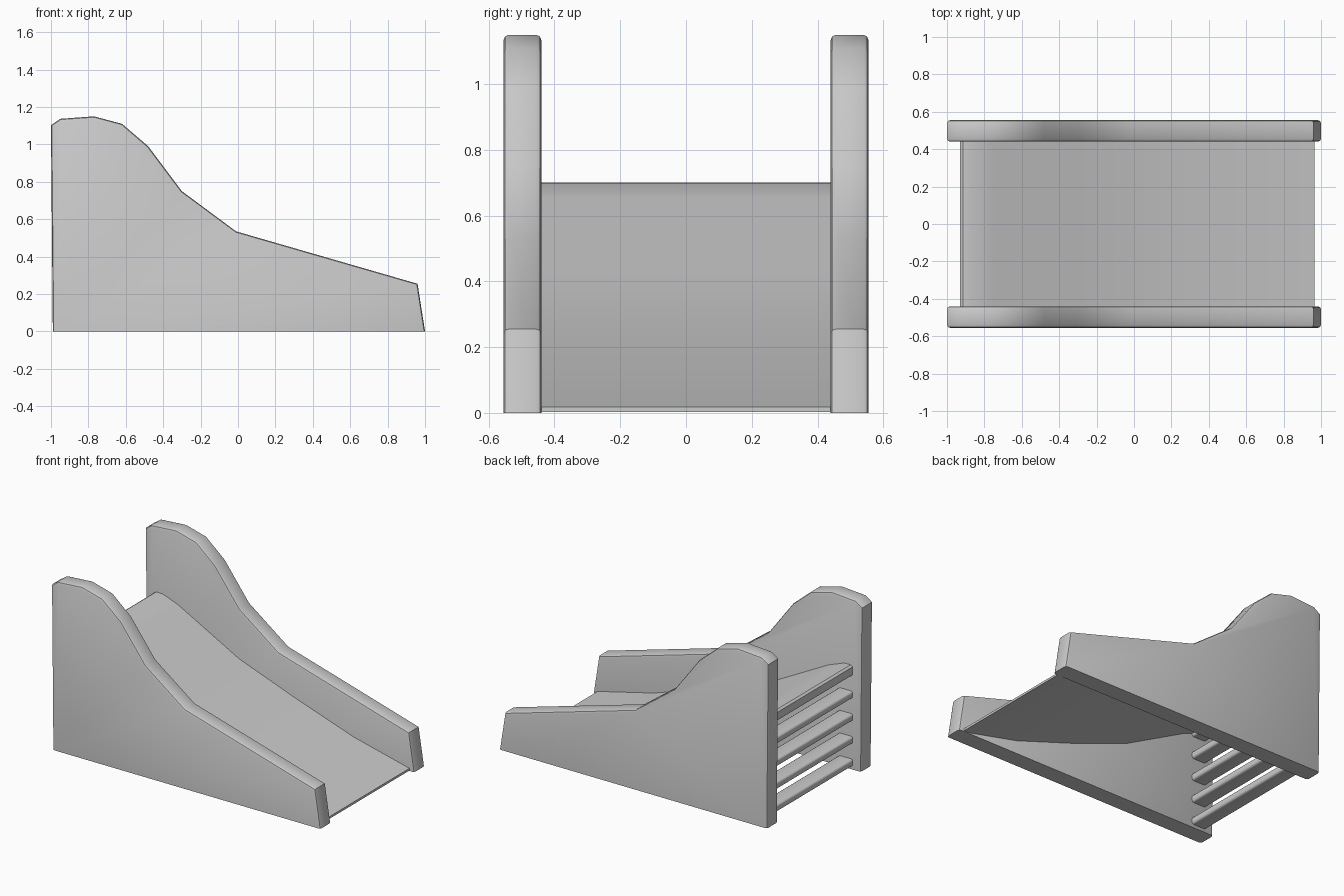
import bpy, bmesh, math

if "Cube" in bpy.data.objects:
    bpy.data.objects.remove(bpy.data.objects["Cube"])


def extrude_profile(name, profile, y0, y1):
    """Extrude an xz outline from y0 to y1; returns the bmesh for further edits."""
    bm = bmesh.new()
    face = bm.faces.new([bm.verts.new((x, y0, z)) for x, z in profile])
    res = bmesh.ops.extrude_face_region(bm, geom=[face])
    for v in res["geom"]:
        if isinstance(v, bmesh.types.BMVert):
            v.co.y = y1
    bmesh.ops.recalc_face_normals(bm, faces=bm.faces[:])
    return bm


def bevel_edges(bm, edges, width, segments):
    bmesh.ops.bevel(bm, geom=edges, offset=width, offset_type='OFFSET',
                    segments=segments, profile=0.5, affect='EDGES', clamp_overlap=True)


def finish(bm, name, angle):
    me = bpy.data.meshes.new(name)
    bm.to_mesh(me)
    bm.free()
    ob = bpy.data.objects.new(name, me)
    bpy.context.collection.objects.link(ob)
    bpy.ops.object.select_all(action='DESELECT')
    ob.select_set(True)
    bpy.context.view_layer.objects.active = ob
    bpy.ops.object.shade_smooth_by_angle(angle=math.radians(angle))
    return ob


# Side panels: rounded rim everywhere except along the ground
panel = [(-0.99, 0), (1.0, 0), (0.96, 0.255), (-0.01, 0.535), (-0.30, 0.75),
         (-0.48, 0.99), (-0.62, 1.11), (-0.77, 1.15), (-0.95, 1.137), (-1.0, 1.103)]
for side, name in ((-1, "front_side_panel"), (1, "back_side_panel")):
    y0, y1 = sorted((side * 0.44, side * 0.555))
    bm = extrude_profile(name, panel, y0, y1)
    rim = [e for e in bm.edges
           if abs(e.verts[0].co.y - e.verts[1].co.y) < 1e-5
           and max(v.co.z for v in e.verts) > 0.01]
    bevel_edges(bm, rim, 0.016, 2)
    finish(bm, name, 40)

# Slide chute: thin curved slab between the panels
top = [(-0.93, 0.69), (-0.915, 0.70), (-0.865, 0.698), (-0.75, 0.655), (-0.30, 0.415),
       (0.12, 0.262), (0.55, 0.118), (0.94, 0.024), (0.965, 0.018)]
under = [(0.965, 0.003), (0.93, 0.003), (0.55, 0.088), (0.12, 0.23),
         (-0.30, 0.383), (-0.76, 0.625), (-0.87, 0.665), (-0.93, 0.665)]
finish(extrude_profile("slide_chute", top + under, -0.445, 0.445), "slide_chute", 35)

# Ladder rungs
for i in range(5):
    z = 0.022 + 0.152 * i
    x0, x1 = -0.93, -0.825
    bm = extrude_profile("rung", [(x0, z), (x1, z), (x1, z + 0.047), (x0, z + 0.047)], -0.45, 0.45)
    long_edges = [e for e in bm.edges if abs(e.verts[0].co.y - e.verts[1].co.y) > 0.1]
    bevel_edges(bm, long_edges, 0.012, 2)
    finish(bm, f"ladder_rung_{i + 1}", 50)
